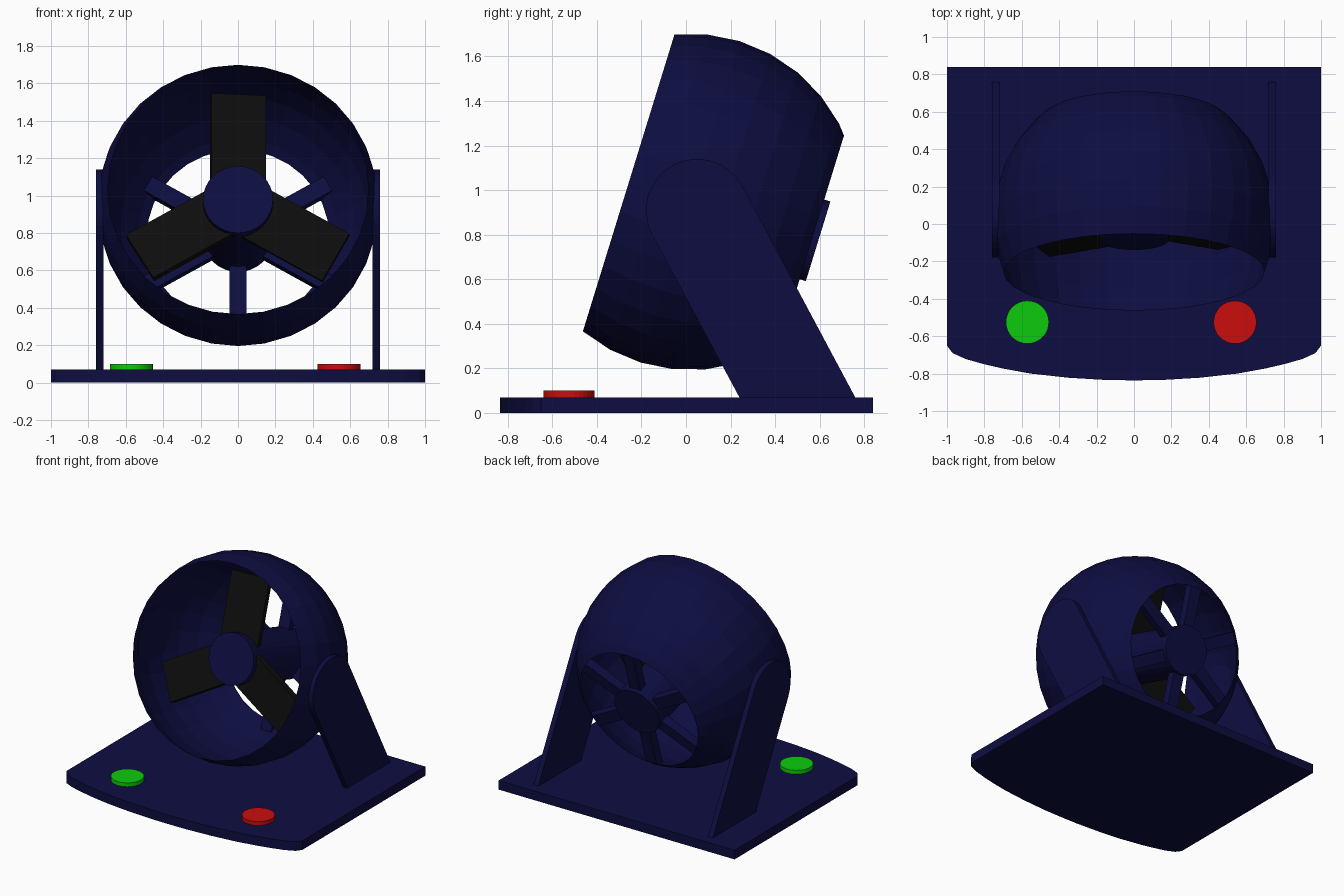
import bpy, bmesh, math
from mathutils import Matrix, Vector

if "Cube" in bpy.data.objects:
    bpy.data.objects.remove(bpy.data.objects["Cube"])


def material(name, rgb):
    m = bpy.data.materials.new(name)
    m.diffuse_color = (*rgb, 1)
    m.use_nodes = True
    m.node_tree.nodes["Principled BSDF"].inputs["Base Color"].default_value = m.diffuse_color
    return m


NAVY = material("navy", (0.004, 0.004, 0.053))
BLACK = material("black", (0.004, 0.004, 0.004))
GREEN = material("green", (0.004, 0.6, 0.004))
RED = material("red", (0.6, 0.004, 0.004))

# Tilted fan frame: local x = right, y = radial up, z = towards the front
TILT = math.atan2(0.295, 0.956)
FAN = Matrix.Translation((0, -0.265, 1.035)) @ Matrix.Rotation(math.pi / 2 - TILT, 4, 'X')


def finish(name, bm, mat, matrix=Matrix(), recalc=True):
    if recalc:
        bmesh.ops.recalc_face_normals(bm, faces=bm.faces)
    me = bpy.data.meshes.new(name)
    bm.to_mesh(me)
    bm.free()
    me.materials.append(mat)
    me.transform(matrix)
    ob = bpy.data.objects.new(name, me)
    bpy.context.collection.objects.link(ob)
    return ob


def prism(name, pts, lift, mat, matrix=Matrix()):
    """Extrude a flat outline of 3D points along a vector."""
    bm = bmesh.new()
    f = bm.faces.new([bm.verts.new(p) for p in pts])
    r = bmesh.ops.extrude_face_region(bm, geom=[f])
    vs = [g for g in r["geom"] if isinstance(g, bmesh.types.BMVert)]
    bmesh.ops.translate(bm, verts=vs, vec=Vector(lift))
    return finish(name, bm, mat, matrix)


def cylinder(name, r, z0, z1, mat, matrix=Matrix(), segs=32):
    pts = [(r * math.cos(2 * math.pi * i / segs), r * math.sin(2 * math.pi * i / segs), z0)
           for i in range(segs)]
    return prism(name, pts, (0, 0, z1 - z0), mat, matrix)


# Base plate with bowed front edge
half = [(1, -0.65), (0.97, -0.69), (0.9, -0.722), (0.8, -0.75), (0.7, -0.773),
        (0.55, -0.8), (0.35, -0.822), (0.15, -0.834)]
outline = [(-1, 0.84), *[(-x, y) for x, y in half], (0, -0.836), *reversed(half), (1, 0.84)]
prism("base", [(x, y, 0) for x, y in outline], (0, 0, 0.07), NAVY)

# Buttons
for name, x, mat in (("green_button", -0.57, GREEN), ("red_button", 0.54, RED)):
    cylinder(name, 0.115, 0.06, 0.1, mat, Matrix.Translation((x, -0.525, 0)))

# Side supports: leaning plates with round tops
lean = math.atan2(0.474, 0.88)
arc = [(0.05 + 0.23 * math.cos(lean + math.pi * i / 16),
        0.91 + 0.23 * math.sin(lean + math.pi * i / 16)) for i in range(17)]
side = [(0.765, 0.06), *arc, (0.245, 0.06)]
for name, x in (("left_support", -0.76), ("right_support", 0.72)):
    prism(name, [(x, y, z) for y, z in side], (0.04, 0, 0), NAVY)

# Housing: open sphere band, revolved about the fan axis
R, CU, SEGS = 0.755, 0.297, 32
prof = [(CU + R * math.cos(math.radians(a)), R * math.sin(math.radians(a)))
        for a in (112.5, 101.25, 90, 78.75, 67.5, 56.25, 45)] + [(0.869, 0.488)]
bm = bmesh.new()
rings = [[bm.verts.new((r * math.cos(2 * math.pi * i / SEGS), r * math.sin(2 * math.pi * i / SEGS), -u))
          for i in range(SEGS)] for u, r in prof]
for a, b in zip(rings, rings[1:]):
    for i in range(SEGS):
        j = (i + 1) % SEGS
        bm.faces.new((a[j], a[i], b[i], b[j]))
finish("housing", bm, NAVY, FAN, recalc=False)

# Motor with front hub
cylinder("motor_hub", 0.187, -0.19, -0.898, NAVY, FAN)

# Rear spokes, outer ends cut to meet the housing
for i in range(6):
    spin = Matrix.Rotation(math.radians(30 + 60 * i), 4, 'Z')
    pts = [(0.15, -0.045, -0.8), (0.555, -0.045, -0.8), (0.486, -0.045, -0.868), (0.15, -0.045, -0.868)]
    prism(f"spoke_{i + 1}", pts, (0, 0.09, 0), NAVY, FAN @ spin)

# Pitched blades
for i in range(3):
    spin = Matrix.Rotation(math.radians(120 * i), 4, 'Z')
    pitch = Matrix.Translation((0, 0, -0.27)) @ Matrix.Rotation(math.radians(8), 4, 'Y')
    pts = [(-0.147, 0.1, -0.025), (0.147, 0.1, -0.025), (0.147, 0.605, -0.025), (-0.147, 0.605, -0.025)]
    prism(f"blade_{i + 1}", pts, (0, 0, 0.05), BLACK, FAN @ spin @ pitch)
